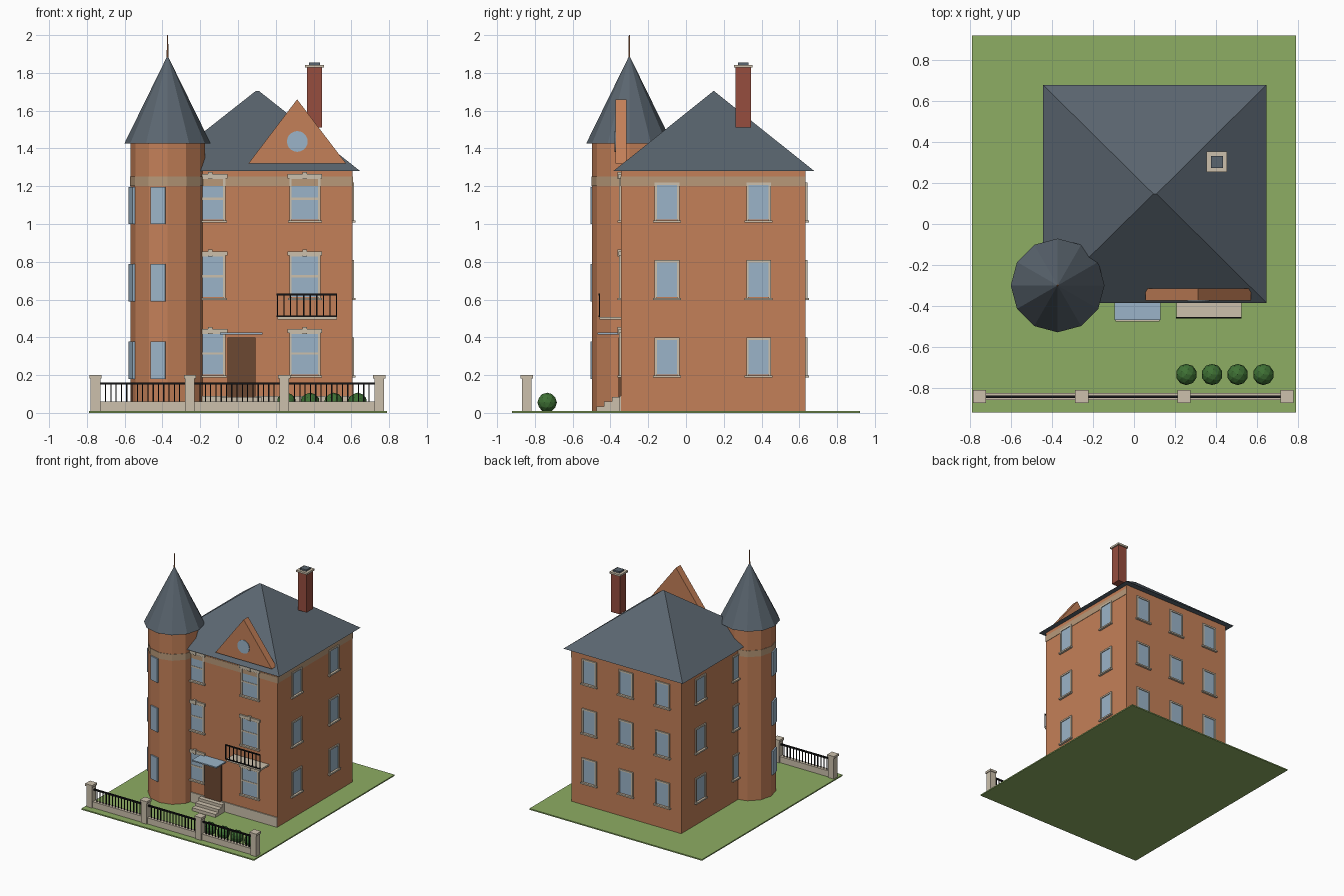
import bpy, bmesh, math
from mathutils import Matrix, Vector

if "Cube" in bpy.data.objects:
    bpy.data.objects.remove(bpy.data.objects["Cube"])


def material(name, r, g, b):
    m = bpy.data.materials.new(name)
    lin = [((c / 255 + 0.055) / 1.055) ** 2.4 for c in (r, g, b)]
    m.diffuse_color = (*lin, 1)
    m.use_nodes = True
    m.node_tree.nodes["Principled BSDF"].inputs["Base Color"].default_value = m.diffuse_color
    return m


BRICK = material("brick", 196, 128, 88)
SLATE = material("slate", 90, 101, 111)
STONE = material("stone", 204, 192, 172)
GLASS = material("glass", 155, 180, 200)
IRON = material("iron", 20, 20, 22)
GRASS = material("grass", 141, 173, 99)
LEAF = material("leaf", 62, 112, 52)
WOOD = material("dark wood", 108, 72, 50)
CHIM = material("red brick", 150, 77, 62)
BAND = material("cornice", 184, 153, 121)


class Part:
    """Collects simple solids into one single-coloured object."""

    def __init__(self, name, mat):
        self.name, self.mat, self.bm = name, mat, bmesh.new()

    def box(self, x0, x1, y0, y1, z0, z1, mx=Matrix()):
        size = Matrix.Diagonal((x1 - x0, y1 - y0, z1 - z0, 1))
        mid = Matrix.Translation(((x0 + x1) / 2, (y0 + y1) / 2, (z0 + z1) / 2))
        bmesh.ops.create_cube(self.bm, size=1, matrix=mx @ mid @ size)
        return self

    def cone(self, x, y, z0, z1, r0, r1, n, mx=Matrix()):
        bmesh.ops.create_cone(self.bm, cap_ends=True, segments=n, radius1=r0, radius2=r1,
                              depth=z1 - z0, matrix=mx @ Matrix.Translation((x, y, (z0 + z1) / 2)))
        return self

    def ball(self, x, y, z, r):
        bmesh.ops.create_icosphere(self.bm, subdivisions=2, radius=r,
                                   matrix=Matrix.Translation((x, y, z)))
        return self

    def hull(self, pts):
        vs = [self.bm.verts.new(p) for p in pts]
        bmesh.ops.convex_hull(self.bm, input=vs)
        return self

    def done(self):
        me = bpy.data.meshes.new(self.name)
        bmesh.ops.recalc_face_normals(self.bm, faces=self.bm.faces)
        self.bm.to_mesh(me)
        self.bm.free()
        me.materials.append(self.mat)
        bpy.context.collection.objects.link(bpy.data.objects.new(self.name, me))


# Main dimensions
X0, X1, Y0, Y1, EAVE = -0.40, 0.605, -0.345, 0.633, 1.28
TX, TY, TR = -0.373, -0.30, 0.197

# Lawn, walls, hipped roof
Part("lawn", GRASS).box(-0.79, 0.79, -0.92, 0.92, 0, 0.01).done()
Part("walls", BRICK).box(X0, X1, Y0, Y1, 0.005, EAVE).done()
Part("main_roof", SLATE).hull(
    [(x, y, EAVE) for x in (-0.445, 0.647) for y in (-0.385, 0.68)]
    + [(0.095, 0.147, 1.705), (0.11, 0.147, 1.705)]).done()

# Cornice band on the front, right side and tower
band = Part("cornice_band", BAND)
band.box(X0, X1 + 0.003, Y0 - 0.003, Y0 + 0.01, 1.2, 1.252)
band.box(X1 - 0.01, X1 + 0.003, Y0, Y1, 1.2, 1.252)
band.cone(TX, TY, 1.2, 1.252, TR + 0.003, TR + 0.003, 12)
band.done()
Part("plinth", STONE).box(-0.25, X1, Y0 - 0.008, Y0, 0.01, 0.09).done()

# Round tower with conical roof and spike
Part("tower", BRICK).cone(TX, TY, 0.005, 1.43, TR, TR, 12).done()
Part("tower_roof", SLATE).cone(TX, TY, 1.425, 1.89, 0.229, 0.001, 12).done()
Part("tower_spike", BRICK).cone(TX, TY, 1.87, 2.0, 0.005, 0.003, 8).done()
tower_glass = Part("tower_windows", GLASS)
apothem = TR * math.cos(math.pi / 12)
for deg in (195, 255):
    turn = Matrix.Translation((TX, TY, 0)) @ Matrix.Rotation(math.radians(deg), 4, 'Z')
    for z in (0.18, 0.59, 1.0):
        tower_glass.box(apothem - 0.01, apothem + 0.012, -0.04, 0.04, z, z + 0.197, turn)
tower_glass.done()

# Windows: local x runs along the wall, local -y points outwards
frames, panes = Part("window_frames", STONE), Part("window_panes", GLASS)


def window(mx, w, z0, z1, t=0.013):
    h = w / 2
    panes.box(-h + t, h - t, -0.003, 0.003, z0 + t, z1 - t, mx)
    for s in (-1, 1):
        a, b = sorted((s * h, s * (h - t)))
        frames.box(a, b, -0.009, 0.002, z0, z1, mx)
    frames.box(-h + t, h - t, -0.009, 0.002, z1 - t, z1, mx)
    frames.box(-h - 0.008, h + 0.008, -0.018, 0.002, z0 - 0.003, z0 + 0.009, mx)


def wall(x, y, deg):
    return Matrix.Translation((x, y, 0)) @ Matrix.Rotation(math.radians(deg), 4, 'Z')


for floor in range(3):
    z = 0.19 + 0.41 * floor
    for x, y, deg in ((X1, -0.1, 90), (X1, 0.385, 90), (X0, -0.1, -90), (X0, 0.385, -90),
                      (-0.23, Y1, 180), (0.105, Y1, 180), (0.44, Y1, 180)):
        window(wall(x, y, deg), 0.132, z, z + 0.21)
    # Front windows carry a glazing bar and a lintel with a keystone
    for x in (-0.148, 0.354):
        mx = wall(x, Y0, 0)
        window(mx, 0.165, z, z + 0.24)
        frames.box(-0.075, 0.075, -0.006, 0.002, z + 0.118, z + 0.13, mx)
        frames.box(-0.092, 0.092, -0.013, 0.002, z + 0.232, z + 0.255, mx)
        frames.box(-0.012, 0.012, -0.018, 0.002, z + 0.228, z + 0.265, mx)
frames.done()
panes.done()

# Door, steps and glass canopy
Part("door", WOOD).box(-0.055, 0.093, Y0 - 0.012, Y0 + 0.01, 0.08, 0.40).done()
steps = Part("door_steps", STONE)
for i in range(3):
    steps.box(-0.09, 0.125, -0.475 + 0.042 * i, Y0, 0.01, 0.035 + 0.024 * i)
steps.done()
Part("door_canopy", GLASS).box(-0.095, 0.13, -0.468, Y0, 0.415, 0.425).done()

# Balcony slab and railing
Part("balcony_slab", STONE).box(0.208, 0.525, -0.457, Y0, 0.494, 0.508).done()
rail = Part("balcony_railing", IRON)
rail.box(0.205, 0.525, -0.462, -0.454, 0.622, 0.632)
rail.box(0.205, 0.525, -0.462, -0.454, 0.508, 0.516)
for i in range(10):
    x = 0.209 + i * 0.0347
    rail.box(x - 0.003, x + 0.003, -0.461, -0.455, 0.508, 0.625)
rail.done()

# Front gable with a round window
Part("gable", BRICK).hull([(x, y, z) for y in (-0.374, -0.315)
                           for x, z in ((0.055, 1.32), (0.572, 1.32), (0.313, 1.66))]).done()
Part("gable_window", GLASS).cone(0, 0, -0.006, 0.006, 0.055, 0.055, 20,
                                 Matrix.Translation((0.314, -0.373, 1.437))
                                 @ Matrix.Rotation(math.pi / 2, 4, 'X')).done()

# Chimney
CX, CY = 0.405, 0.303


def chimney(name, mat, h, z0, z1):
    Part(name, mat).box(CX - h, CX + h, CY - h, CY + h, z0, z1).done()


chimney("chimney_stack", CHIM, 0.04, 1.51, 1.83)
chimney("chimney_cap", STONE, 0.05, 1.828, 1.843)
chimney("chimney_flue", SLATE, 0.029, 1.84, 1.856)

# Front boundary: low wall, posts and iron fence
FY, posts_x = -0.843, (-0.755, -0.255, 0.245, 0.748)
Part("fence_wall", STONE).box(-0.755, 0.748, FY - 0.017, FY + 0.017, 0.01, 0.06).done()
posts, fence = Part("fence_posts", STONE), Part("iron_fence", IRON)
for x in posts_x:
    posts.box(x - 0.026, x + 0.026, FY - 0.026, FY + 0.026, 0.01, 0.185)
    posts.box(x - 0.032, x + 0.032, FY - 0.032, FY + 0.032, 0.182, 0.2)
fence.box(-0.755, 0.748, FY - 0.006, FY + 0.006, 0.149, 0.161)
for a, b in zip(posts_x, posts_x[1:]):
    for i in range(1, 16):
        x = a + 0.026 + (b - a - 0.052) * i / 16
        fence.box(x - 0.003, x + 0.003, FY - 0.003, FY + 0.003, 0.055, 0.152)
posts.done()
fence.done()

# Clipped bushes
bushes = Part("bushes", LEAF)
for x in (0.256, 0.381, 0.506, 0.632):
    bushes.ball(x, -0.735, 0.055, 0.052)
bushes.done()
